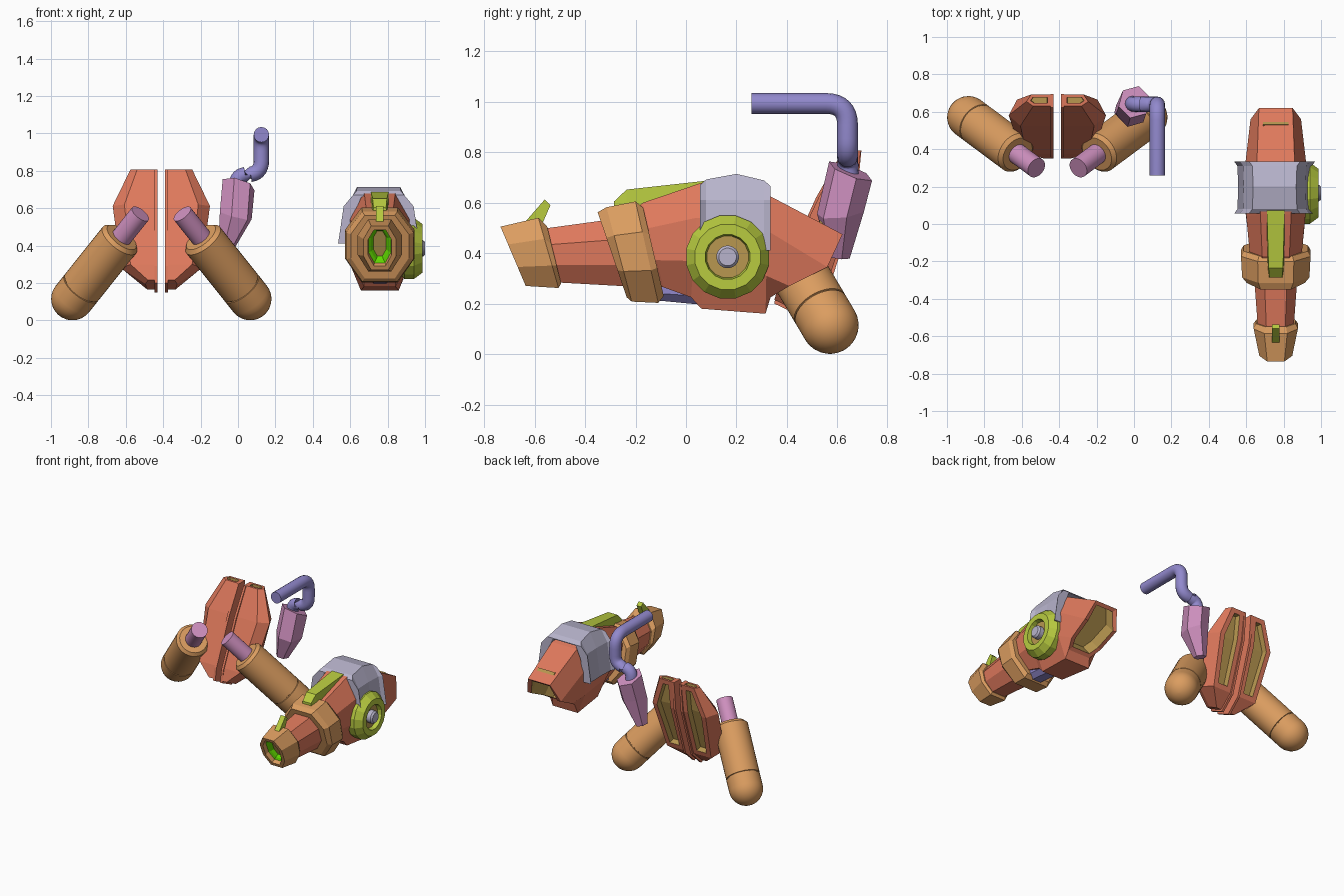
import bpy, bmesh, math
from mathutils import Vector

if "Cube" in bpy.data.objects:
    bpy.data.objects.remove(bpy.data.objects["Cube"])


def material(name, rgb):
    m = bpy.data.materials.new(name)
    m.diffuse_color = (*rgb, 1)
    m.use_nodes = True
    m.node_tree.nodes["Principled BSDF"].inputs["Base Color"].default_value = m.diffuse_color
    return m


RED = material("red", (.73, .19, .107))
BROWN = material("light brown", (.71, .337, .117))
GREEN = material("lime", (.479, .597, .051))
GREY = material("pale grey", (.479, .456, .604))
PINK = material("pink", (.63, .283, .527))
BLUE = material("violet blue", (.287, .25, .61))
GLOW = material("bright green", (.12, .7, .0))
TAN = material("tan", (.48, .31, .08))


def smooth(ob, angle=35):
    bpy.ops.object.select_all(action='DESELECT')
    ob.select_set(True)
    bpy.context.view_layer.objects.active = ob
    bpy.ops.object.shade_smooth_by_angle(angle=math.radians(angle))


def recess(bm, faces, steps):
    # each step: inset, depth, material of the rim, material of the remaining floor
    for thick, depth, rim, floor in steps:
        res = bmesh.ops.inset_region(bm, faces=faces, thickness=thick, depth=depth,
                                     use_even_offset=True)
        for f in res["faces"]:
            f.material_index = rim
        for f in faces:
            f.material_index = floor


def loft(name, rings, mats, first=(), last=(), side=None, side_steps=()):
    bm = bmesh.new()
    vs = [[bm.verts.new(p) for p in r] for r in rings]
    n = len(rings[0])
    quads = {}
    for i in range(len(vs) - 1):
        for j in range(n):
            k = (j + 1) % n
            quads[i, j] = bm.faces.new((vs[i][j], vs[i][k], vs[i + 1][k], vs[i + 1][j]))
    a, b = bm.faces.new(vs[0]), bm.faces.new(vs[-1])
    bmesh.ops.recalc_face_normals(bm, faces=bm.faces)
    recess(bm, [a], first)
    recess(bm, [b], last)
    if side:
        recess(bm, [quads[k] for k in side], side_steps)
    me = bpy.data.meshes.new(name)
    bm.to_mesh(me)
    bm.free()
    for m in mats:
        me.materials.append(m)
    ob = bpy.data.objects.new(name, me)
    bpy.context.collection.objects.link(ob)
    return ob


def lathe(name, origin, axis, profile, segs, mats, **kw):
    q = Vector(axis).to_track_quat('Z', 'Y')
    rings = [[Vector(origin) + q @ Vector((r * math.cos(a), r * math.sin(a), t))
              for a in (2 * math.pi * (i + .5) / segs for i in range(segs))]
             for t, r in profile]
    return loft(name, rings, mats, **kw)


GX = .758   # centre line of the blaster


def eight(levels):
    # mirrored section from four (y, z, half width) levels, top to bottom
    return [(GX + w, y, z) for y, z, w in levels] + \
           [(GX - w, y, z) for y, z, w in reversed(levels)]


def sec(yt, zt, yb, zb, w, flat=.52):
    # slanted long octagon
    return eight([(yt + (yb - yt) * t, zt + (zb - zt) * t, w * k)
                  for t, k in ((0, flat), (.3, 1), (.68, 1), (1, flat))])


# blaster body with hollow rear
loft("blaster_body", [
    sec(-.58, .495, -.53, .285, .095),
    sec(-.25, .54, -.17, .265, .12),
    sec(-.17, .60, -.09, .265, .14),
    sec(.05, .675, .02, .225, .158),
    sec(.10, .69, .06, .18, .163),
    sec(.325, .63, .315, .16, .163, .62),
    eight([(.62, .475, .09), (.56, .345, .135), (.41, .27, .125), (.335, .225, .09)]),
], [RED, TAN], last=[(.028, 0, 0, 0), (.004, -.10, 1, 1)])

# muzzle with glowing bore
loft("muzzle", [
    sec(-.735, .505, -.635, .27, .088),
    sec(-.585, .54, -.505, .262, .118),
    sec(-.55, .505, -.495, .28, .105),
], [BROWN, GLOW, TAN],
    first=[(.024, 0, 0, 0), (.004, -.03, 0, 1), (.014, -.01, 1, 1), (.012, -.02, 1, 2)])

# collar ring around the barrel
loft("barrel_collar", [
    sec(-.35, .562, -.235, .225, .155),
    sec(-.315, .582, -.215, .208, .18),
    sec(-.20, .605, -.11, .203, .186),
    sec(-.17, .58, -.088, .23, .172),
], [BROWN])

# underside tube, top strip, sight fin
loft("underside_tube", [sec(-.14, .30, -.14, .215, .065), sec(.06, .30, .06, .196, .065)], [BLUE])
loft("top_strip", [
    [(GX + s * w, y, z) for s, z in ((-1, .52), (1, .52), (.8, top), (-.8, top))]
    for y, top, w in ((-.285, .605, .042), (-.235, .652, .048), (.09, .688, .06))
], [GREEN])
loft("sight_fin", [
    [(GX + x, y, z) for y, z in ((-.645, .515), (-.56, .612), (-.537, .59), (-.57, .515))]
    for x in (-.019, .019)
], [GREEN])

# saddle band over the body
arch = [(-.195, .41), (-.165, .61), (-.115, .70), (.115, .70), (.165, .61), (.195, .41)]


def saddle(y, grow, top):
    outer = [(x + math.copysign(grow, x), z + (top if z > .65 else 0)) for x, z in arch]
    inner = [(x * .80, z - .04 if z > .5 else z) for x, z in reversed(arch)]
    return [(GX - .006 + x, y, z) for x, z in outer + inner]


loft("saddle_band", [saddle(.055, -.022, -.03), saddle(.08, -.004, -.008), saddle(.20, 0, .014),
                     saddle(.31, -.004, -.012), saddle(.335, -.022, -.035)], [GREY])

# side dial with tan well and hub
lathe("side_dial", (.86, .165, .385), (1, 0, 0),
      [(0, .13), (.03, .167), (.08, .167), (.127, .132), (.127, .09)], 16, [GREEN, TAN],
      last=[(.006, -.03, 0, 1)])
hub = lathe("dial_hub", (.86, .165, .385), (1, 0, 0),
            [(0, .045), (.128, .045), (.14, .035)], 20, [GREY])
smooth(hub)

# mirrored armour panels and capsule arms
MX = -.41
for s, side_name in ((-1, "left"), (1, "right")):
    rings = []
    for zf, zb, d, yf, yb in ((.807, .807, .165, .63, .693), (.62, .60, .26, .525, .665),
                              (.30, .25, .215, .375, .55), (.215, .165, .085, .35, .455)):
        ym, zm = yf + .4 * (yb - yf), zf + .4 * (zb - zf)
        rings.append([(MX + s * x, y, z) for x, y, z in (
            (.036, yf, zf), (.036 + (d - .036) * .72, yf, zf), (d, ym, zm),
            (.036 + (d - .036) * .8, yb, zb), (.036, yb, zb))])
    loft(side_name + "_panel", rings, [RED, TAN],
         first=[(.016, 0, 0, 0), (.002, -.03, 1, 1)],
         side=[(0, 3), (1, 3)], side_steps=[(.035, 0, 0, 0), (.003, -.04, 1, 1)])
    loft(side_name + "_panel_rim", [
        [(MX + s * x, y, z) for x, y, z in ((.02, yf, zf), (.037, yf, zf), (.037, yb, zb), (.02, yb, zb))]
        for yf, zf, yb, zb in ((.622, .807, .695, .807), (.515, .62, .675, .60),
                               (.365, .29, .56, .24), (.35, .20, .46, .148))
    ], [RED])

    base = Vector((MX + s * .475, .57, .115))
    axis = Vector((MX + s * .112, .30, .57)) - base
    length = axis.length
    dome = [(-.114 * math.cos(a), max(.003, .114 * math.sin(a)))
            for a in (math.pi / 2 * i / 8 for i in range(9))]
    arm = lathe(side_name + "_arm", base, axis,
                dome + [(.083, .114), (.085, .109), (.089, .109), (.091, .114),
                        (.445, .114), (.465, .095)], 32, [BROWN])
    smooth(arm)
    rod = lathe(side_name + "_arm_rod", base, axis, [(.44, .056), (length, .056)], 24, [PINK])
    smooth(rod)

# tapered pink grip, hexagonal and leaning
grip = []
for cx, cy, cz, rx, ry, dzx, dzy in ((.003, .652, .725, .088, .088, -.25, -.38),
                                     (-.012, .612, .56, .088, .096, -.25, .1),
                                     (-.065, .605, .385, .042, .045, -.2, -.1)):
    grip.append([])
    for i in range(6):
        a = math.radians(60 * i + 15)
        x, y = rx * math.cos(a), ry * math.sin(a)
        grip[-1].append((cx + x, cy + y, cz + dzx * x + dzy * y))
loft("grip", grip, [PINK])

# bent pipe with rounded corners
path = [Vector(p) for p in ((.125, .26, .993), (.125, .64, .993), (.125, .64, .78),
                            (-.008, .64, .78), (-.008, .645, .68))]
pts = [path[0]]
for a, b, c, r in zip(path, path[1:], path[2:], (.085, .075, .06)):
    p, q = b + (a - b).normalized() * r, b + (c - b).normalized() * r
    for i in range(9):
        t = i / 8
        arc = p * (1 - t) ** 2 + b * 2 * t * (1 - t) + q * t * t
        pts.append(arc)
pts.append(path[-1])
cu = bpy.data.curves.new("pipe", 'CURVE')
cu.dimensions = '3D'
cu.bevel_depth = .041
cu.bevel_resolution = 6
cu.use_fill_caps = True
sp = cu.splines.new('POLY')
sp.points.add(len(pts) - 1)
for v, p in zip(sp.points, pts):
    v.co = (*p, 1)
cu.materials.append(BLUE)
pipe = bpy.data.objects.new("pipe", cu)
bpy.context.collection.objects.link(pipe)
bpy.ops.object.select_all(action='DESELECT')
pipe.select_set(True)
bpy.context.view_layer.objects.active = pipe
bpy.ops.object.convert(target='MESH')
smooth(bpy.context.view_layer.objects.active, 40)
